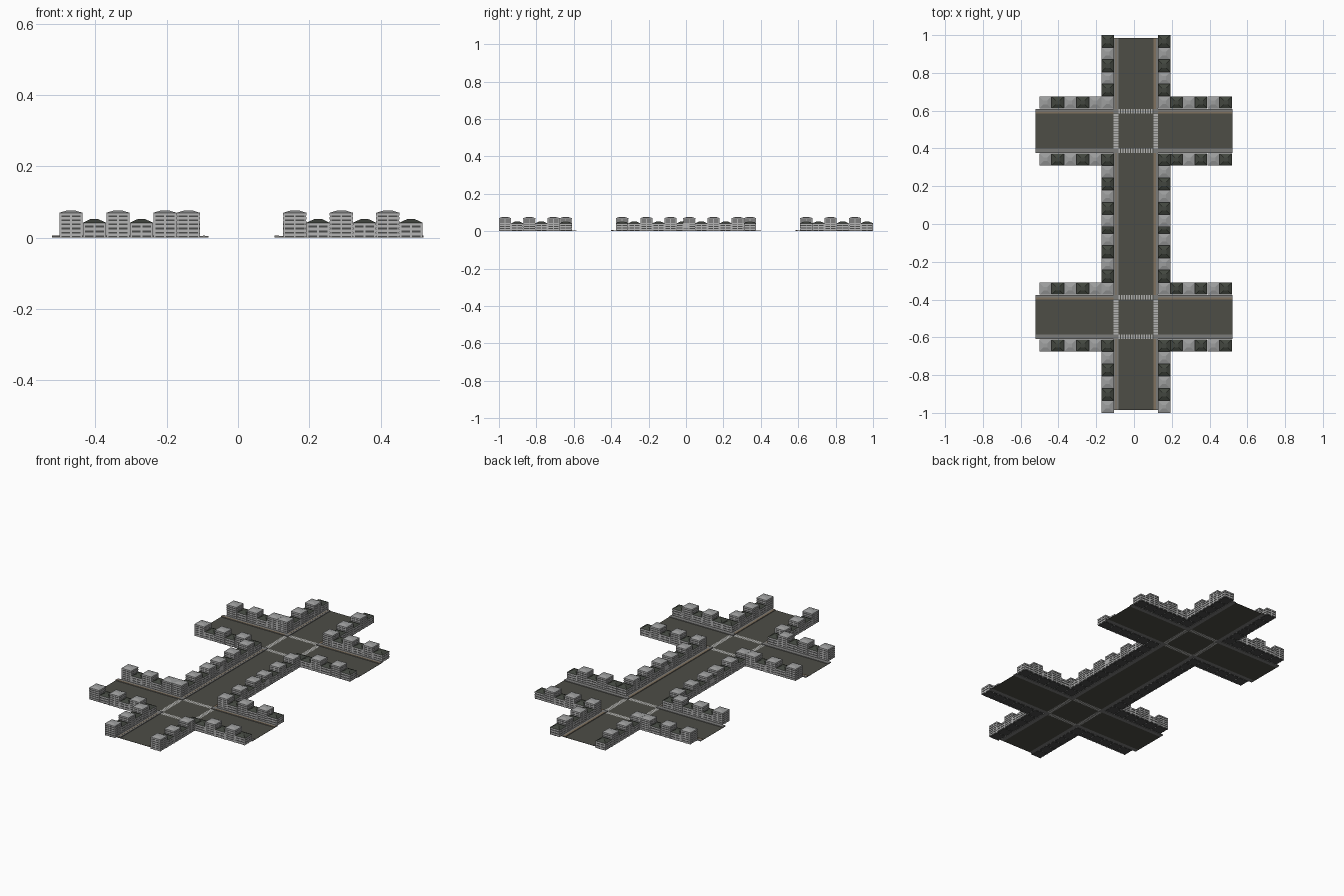
import bpy, bmesh

if "Cube" in bpy.data.objects:
    bpy.data.objects.remove(bpy.data.objects["Cube"])

def mat(name, r, g, b):
    m = bpy.data.materials.new(name)
    m.diffuse_color = (r, g, b, 1)
    m.use_nodes = True
    m.node_tree.nodes["Principled BSDF"].inputs["Base Color"].default_value = m.diffuse_color
    return m

MATS = [mat("asphalt", .075, .075, .062), mat("pavement_gray", .20, .20, .195),
        mat("tan_curb", .22, .17, .115), mat("crossing_pale", .45, .45, .44),
        mat("wall_light", .46, .46, .46), mat("window_dark", .07, .072, .07),
        mat("roof_light", .34, .345, .345), mat("roof_dark", .055, .062, .05)]
ROAD, PAVE, TAN, PALE, WALL, GLASS, ROOF_L, ROOF_D = range(8)

def box(bm, x0, x1, y0, y1, z0, z1, m, top=1.0):
    """Box; top scales the upper face about its centre."""
    cx, cy = (x0 + x1) / 2, (y0 + y1) / 2
    rings = []
    for z, s in ((z0, 1), (z1, top)):
        rings.append([bm.verts.new((cx + (x - cx) * s, cy + (y - cy) * s, z))
                      for x, y in ((x0, y0), (x1, y0), (x1, y1), (x0, y1))])
    a, b = rings
    faces = [a[::-1], b] + [[a[i], a[(i + 1) % 4], b[(i + 1) % 4], b[i]] for i in range(4)]
    for f in faces:
        bm.faces.new(f).material_index = m

def to_mesh(bm, name):
    me = bpy.data.meshes.new(name)
    bm.to_mesh(me)
    bm.free()
    for m in MATS:
        me.materials.append(m)
    return me

def add(name, me, loc=(0, 0, 0)):
    ob = bpy.data.objects.new(name, me)
    ob.location = loc
    bpy.context.collection.objects.link(ob)
    return ob

# ---- buildings: pale floor slabs with recessed dark window bands, hipped roof
S = 0.065
def building(name, floors, eave, peak, roof, top):
    bm = bmesh.new()
    h, step = S / 2, eave / floors
    w = h - .0025
    for i in range(floors):
        z = i * step
        box(bm, -w, w, -w, w, z, z + step * .4, GLASS)
        box(bm, -h, h, -h, h, z + step * .4, z + step, WALL)
        # corner and middle piers between the windows
        for px in (-1, 0, 1):
            for py in (-1, 0, 1):
                if px or py:
                    x, y = px * (h - .003), py * (h - .003)
                    box(bm, x - .0025, x + .0025, y - .0025, y + .0025, z, z + step * .4, WALL)
    box(bm, -h, h, -h, h, eave, peak, roof, top)
    return to_mesh(bm, name)

TALL = building("tall_building", 6, .070, .077, ROOF_L, .3)
LOW = building("low_building", 3, .042, .052, ROOF_D, .35)

def place(x, y, tall):
    add("tall_building" if tall else "low_building", TALL if tall else LOW, (x, y, 0))

# ---- one crossroads, repeated twice along y
CX, IN, OUT = .0095, .0925, .117       # centre, kerb line, outer edge of pavement
XL, XR, YE = -.5225, .5205, .4925      # arm ends
RT, PT = .0012, .005                   # road and pavement thickness

def road_mesh():
    bm = bmesh.new()
    box(bm, CX - IN, CX + IN, -IN, IN, 0, RT, ROAD)
    for a, b in ((XL, CX - OUT), (CX + OUT, XR)):
        box(bm, a, b, -IN, IN, 0, RT, ROAD)
    for a, b in ((-YE, -OUT), (OUT, YE)):
        box(bm, CX - IN, CX + IN, a, b, 0, RT, ROAD)
    return to_mesh(bm, "road")

def crossing_mesh():
    bm = bmesh.new()
    n = 14
    step = 2 * IN / n
    for s in (-1, 1):
        lo, hi = sorted((s * IN, s * OUT))
        for i in range(n):
            t = -IN + i * step
            for a, b, m in ((t, t + step * .75, PALE), (t + step * .75, t + step, ROAD)):
                box(bm, CX + lo, CX + hi, a, b, 0, RT, m)
                box(bm, CX + a, CX + b, lo, hi, 0, RT, m)
    return to_mesh(bm, "striped_crossing")

def pavement_mesh():
    bm = bmesh.new()
    for s in (-1, 1):
        lo, hi = sorted((s * IN, s * OUT))
        for a, b in ((XL, CX - IN), (CX + IN, XR)):
            box(bm, a, b, lo, hi, 0, PT, PAVE)
        for a, b in ((-YE, -OUT), (OUT, YE)):
            box(bm, CX + lo, CX + hi, a, b, 0, PT, PAVE)
    return to_mesh(bm, "pavement")

def curb_mesh():
    bm = bmesh.new()
    z0, z1 = PT, PT + .0006
    for a, b in ((XL, CX - OUT), (CX + OUT, XR)):
        box(bm, a, b, IN, .104, z0, z1, TAN)
    for a, b in ((-YE, -OUT), (OUT, YE)):
        box(bm, CX + IN, CX + .106, a, b, z0, z1, TAN)
        box(bm, CX - .108, CX - .102, a, b, z0, z1, TAN)
    return to_mesh(bm, "tan_curb")

PARTS = [road_mesh(), crossing_mesh(), pavement_mesh(), curb_mesh()]
STEP = (.5075 - .119) / 6
for cy in (-YE, YE):
    for me in PARTS:
        add(me.name, me, (0, cy, 0))
    # columns of buildings along the main road, tall first going north
    for x in (-.1395, .1595):
        for start in (-.5075, .119):
            for k in range(6):
                place(x, cy + start + (k + .5) * STEP, k % 2 == 0)
    # rows of buildings along the side road
    for s in (-1, 1):
        y = cy + s * .1505
        for k in range(5):
            place(-.502 + (k + .5) * .066, y, k % 2 == 0)
            place(.127 + (k + 1.5) * .0652, y, k % 2 == 1)
